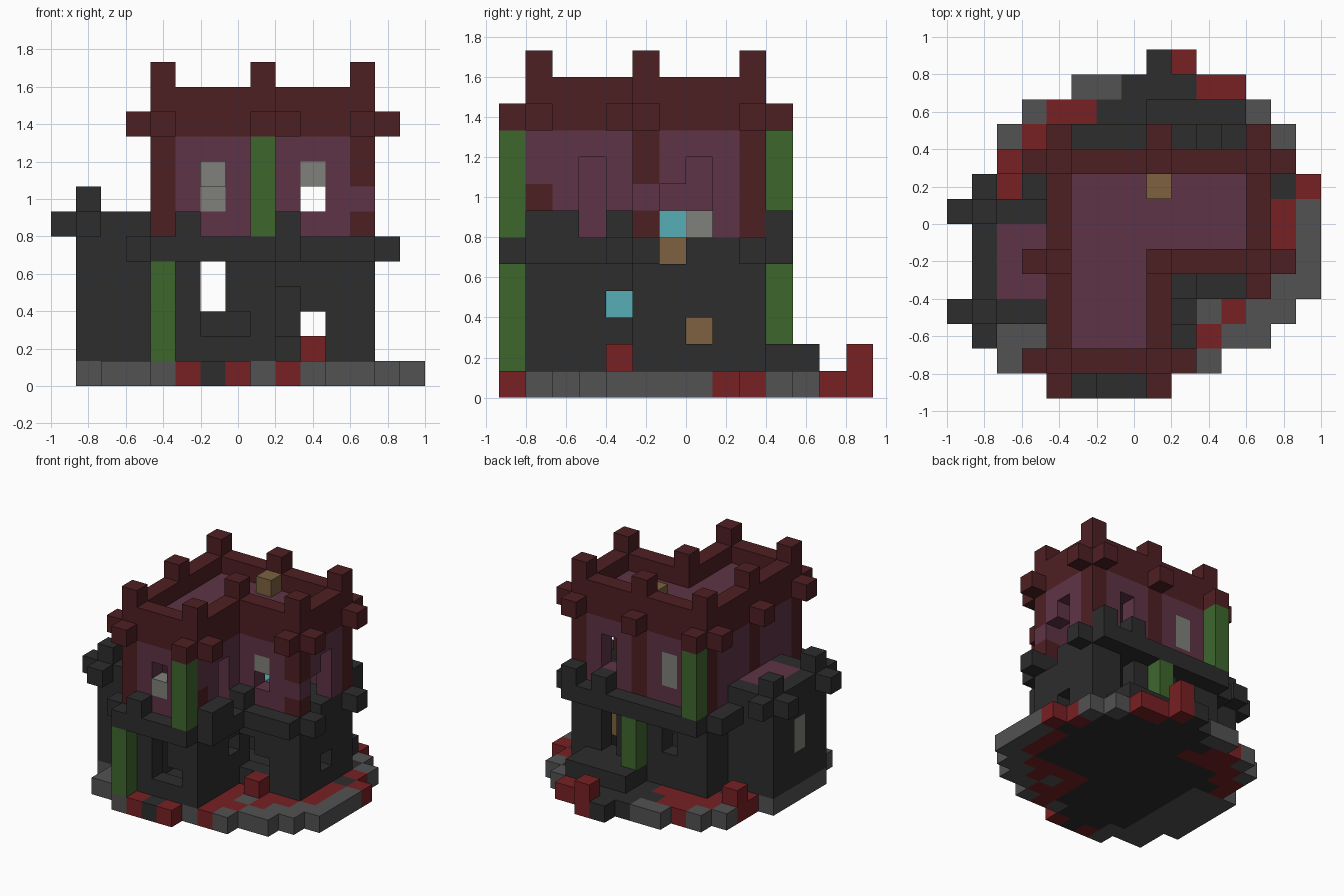
import bpy
import bmesh
from mathutils import Vector

if "Cube" in bpy.data.objects:
    bpy.data.objects.remove(bpy.data.objects["Cube"], do_unlink=True)

U = 2 / 15                       # block size
ORIGIN = Vector((-7.5, -7, 0))   # grid corner, in blocks

COLOURS = {
    "dark_stone": (.026, .026, .026),
    "grey_stone": (.084, .084, .084),
    "red_moss": (.188, .015, .017),
    "dark_red": (.076, .014, .016),
    "purple": (.114, .034, .061),
    "green": (.048, .136, .027),
    "pale_grey": (.216, .216, .198),
    "ochre": (.205, .119, .05),
    "cyan": (.095, .429, .468),
}
materials = {}
for name, rgb in COLOURS.items():
    m = bpy.data.materials.new(name)
    m.use_nodes = True
    m.diffuse_color = (*rgb, 1)
    bsdf = next(n for n in m.node_tree.nodes if n.type == 'BSDF_PRINCIPLED')
    bsdf.inputs["Base Color"].default_value = (*rgb, 1)
    materials[name] = m

cells = {}   # (i, j, k) -> (part, colour)


def span(v):
    return range(v, v + 1) if isinstance(v, int) else range(v[0], v[1] + 1)


def fill(part, colour, x, y, z):
    for i in span(x):
        for j in span(y):
            for k in span(z):
                cells[i, j, k] = (part, colour)


def carve(x, y, z):
    for i in span(x):
        for j in span(y):
            for k in span(z):
                cells.pop((i, j, k), None)


def inside(i, j):
    return 4 <= i <= 12 and 1 <= j <= 9 and not (i > 8 and j < 5)


def is_wall(i, j):
    return not all(inside(i + a, j + b) for a in (-1, 0, 1) for b in (-1, 0, 1))


PLAN = [(i, j) for i in range(15) for j in range(14) if inside(i, j)]
WALL = [p for p in PLAN if is_wall(*p)]
POSTS = [(4, 1), (8, 1), (8, 5), (12, 5), (12, 9), (8, 9), (4, 9), (4, 5)]
STUDS = [(3, 1), (4, 0), (8, 0), (9, 1), (12, 4), (13, 5),
         (13, 9), (12, 10), (8, 10), (4, 10), (3, 9), (3, 5)]

# ground slab: grey rim, mossy patches, dark core
for i, j in PLAN:
    fill("ground", "dark_stone", i, j, 0)
for x, y in [((1, 3), (3, 7)), ((2, 3), (1, 2)), (4, (0, 1)), (8, 1), (10, (1, 3)),
             ((11, 12), (2, 3)), (13, (3, 4)), (14, (4, 7)), (13, 10), (12, 11),
             ((5, 6), 12), (3, 11), (2, 10)]:
    fill("ground", "grey_stone", x, y, 0)
for x, y in [(5, 0), (7, 0), (9, (1, 3)), ((9, 12), 4), (10, 2), (11, 3),
             (13, (5, 7)), (13, 9), (14, 8), ((10, 11), 12), (9, 13),
             ((4, 5), 11), ((3, 6), 10), (2, (8, 9)), (3, 9)]:
    fill("ground", "red_moss", x, y, 0)
for x, y in [(6, 0), (13, 8), (3, 8), ((7, 12), 10), ((6, 11), 11), ((7, 9), 12), (8, 13)]:
    fill("ground", "dark_stone", x, y, 0)

# back step and loose mossy blocks
fill("back_step", "dark_stone", (8, 11), (10, 11), 1)
for i, j in [(10, 4), (9, 13), (2, 9)]:
    fill("moss_block", "red_moss", i, j, 1)

# lower storey walls and floor above
for i, j in WALL:
    fill("lower_wall", "dark_stone", i, j, (1, 4))
for i, j in PLAN:
    fill("upper_floor", "dark_stone", i, j, 5)

# side annex with flat roof, corner studs and merlons
fill("annex", "dark_stone", (1, 3), (3, 7), (1, 6))
fill("annex_roof", "purple", (2, 3), (4, 6), 6)
fill("annex_window", "pale_grey", 1, 5, (3, 4))
for i, j in [(0, 3), (1, 2), (0, 7), (1, 8)]:
    fill("annex_stud", "dark_stone", i, j, 6)
for j in (3, 7):
    fill("annex_merlon", "dark_stone", 1, j, 7)

# ledge around the middle
for x, y in [((4, 8), 0), (9, (1, 4)), ((9, 12), 4), ((4, 12), 10),
             (3, 1), (3, (8, 9)), (13, 5), (13, 9)]:
    fill("ledge", "dark_stone", x, y, 5)
for x, y in [(5, 0), (9, (1, 2)), (9, 4), (10, 10), (12, 10)]:
    fill("ledge_block", "dark_stone", x, y, 6)

# upper storey walls and corner posts
for i, j in WALL:
    fill("upper_wall", "purple", i, j, (6, 9))
for i, j in POSTS:
    fill("corner_post", "dark_red", i, j, (6, 9))
fill("upper_wall", "purple", 12, 5, 7)
fill("upper_wall", "purple", 8, 1, (8, 9))

# roof, parapet, studs and merlons
for i, j in PLAN:
    fill("roof", "purple", i, j, 10)
for i, j in WALL:
    fill("parapet", "dark_red", i, j, (10, 11))
for i, j in POSTS:
    fill("merlon", "dark_red", i, j, 12)
for i, j in STUDS:
    fill("roof_stud", "dark_red", i, j, 10)
fill("roof_crate", "ochre", 8, 8, 11)

# green vine columns
for i, j, z in [(4, 0, (1, 4)), (8, 0, (6, 9)), (8, 10, (2, 4)), (4, 10, (6, 9))]:
    fill("vine_column", "green", i, j, z)

# openings: lower storey
carve(6, 1, (2, 4))
carve(7, 1, 2)
carve(6, 9, (3, 4))
carve(10, 5, 2)
carve(9, 5, (2, 3))
carve(10, 9, (2, 4))
carve(8, 4, 3)
carve(12, 7, 2)
# openings: upper storey
carve(6, 1, (7, 8))
carve(10, 5, (7, 8))
carve(10, 9, (7, 8))
carve(8, 3, (6, 8))
carve(12, 6, (5, 7))
carve(12, 7, (6, 8))

# window panes and furniture
fill("window_pane", "pale_grey", 6, 1, 7)
fill("window_pane", "pale_grey", 6, 9, (7, 8))
fill("window_pane", "pale_grey", 10, 5, 8)
fill("bench", "pale_grey", 9, 7, 6)
fill("lamp", "cyan", 9, 6, 6)
fill("lamp", "cyan", 7, 4, 3)
fill("chest", "ochre", 11, 6, 5)
fill("chest", "ochre", 11, 7, (2, 3))

# build one mesh per part, keeping only exposed block faces
AXES = [Vector(a) for a in ((1, 0, 0), (0, 1, 0), (0, 0, 1))]
for part in sorted({p for p, c in cells.values()}):
    bm = bmesh.new()
    slots = []
    for pos, (owner, colour) in cells.items():
        if owner != part:
            continue
        if colour not in slots:
            slots.append(colour)
        centre = Vector(pos) + ORIGIN + Vector((.5, .5, .5))
        for a in range(3):
            for s in (-1, 1):
                n = AXES[a] * s
                if tuple(int(v) for v in Vector(pos) + n) in cells:
                    continue
                u, v = AXES[(a + 1) % 3] * s, AXES[(a + 2) % 3]
                quad = [centre + (n + p * u + q * v) / 2
                        for p, q in ((-1, -1), (1, -1), (1, 1), (-1, 1))]
                face = bm.faces.new([bm.verts.new(c * U) for c in quad])
                face.material_index = slots.index(colour)
    bmesh.ops.remove_doubles(bm, verts=bm.verts, dist=.001)
    mesh = bpy.data.meshes.new(part)
    bm.to_mesh(mesh)
    bm.free()
    for colour in slots:
        mesh.materials.append(materials[colour])
    bpy.context.collection.objects.link(bpy.data.objects.new(part, mesh))
